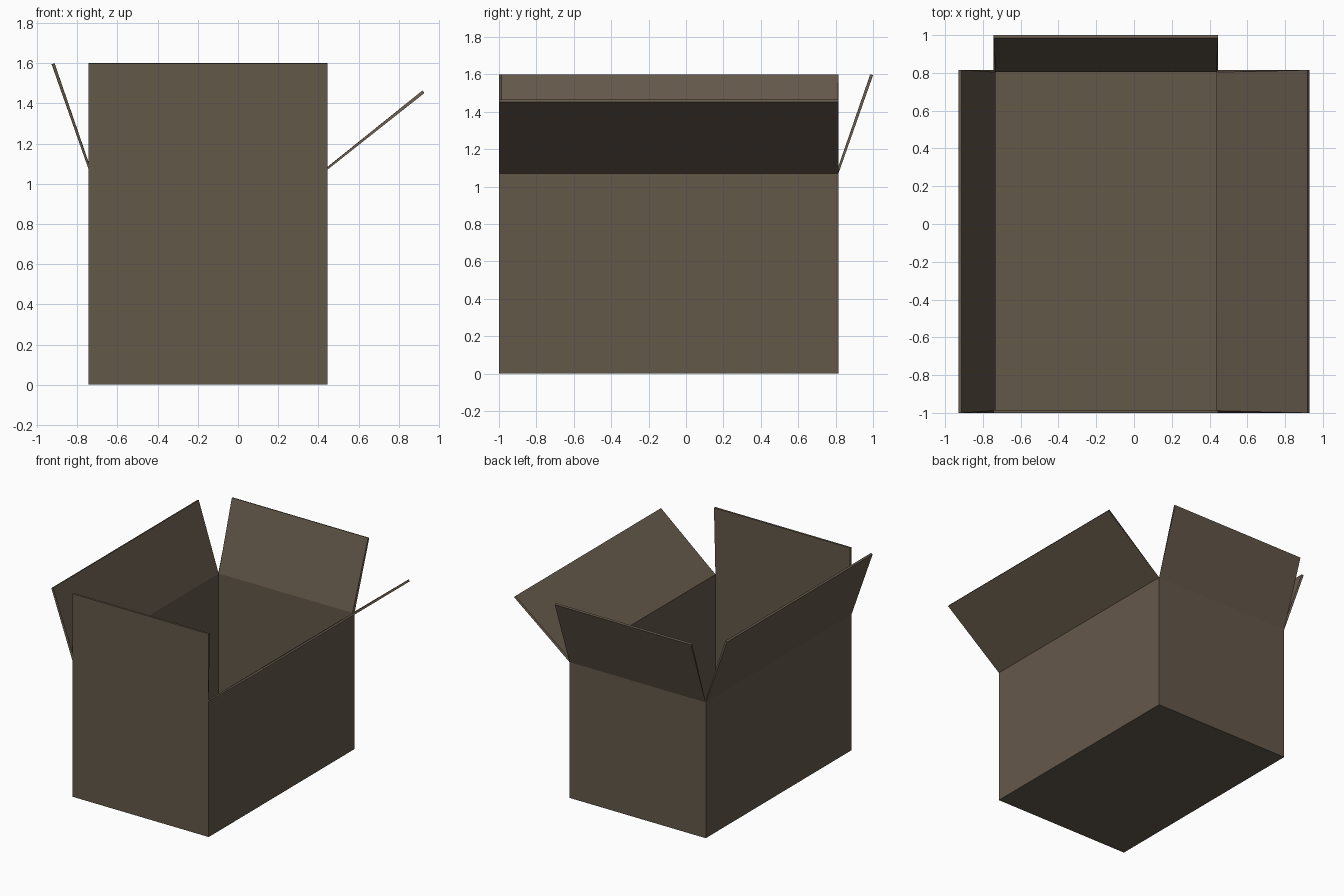
import bpy, bmesh

if "Cube" in bpy.data.objects:
    bpy.data.objects.remove(bpy.data.objects["Cube"])

# Brown cardboard
card = bpy.data.materials.new("brown cardboard")
card.diffuse_color = (0.127, 0.0976, 0.0685, 1.0)
card.use_nodes = True
card.node_tree.nodes["Principled BSDF"].inputs["Base Color"].default_value = card.diffuse_color

# Box body extents
X0, X1, Y0, Y1, H = -0.743, 0.445, -1.0, 0.815, 1.07
corners = [(X0, Y0), (X1, Y0), (X1, Y1), (X0, Y1)]

# Outward lean and rise of each open flap: front, right, back, left
flaps = [((0, 0), 0.53),
         ((0.483, 0), 0.382),
         ((0, 0.185), 0.525),
         ((-0.185, 0), 0.525)]

bm = bmesh.new()
base = [bm.verts.new((x, y, 0)) for x, y in corners]
rim = [bm.verts.new((x, y, H)) for x, y in corners]

# Floor
bm.faces.new(base[::-1])

# Four walls, each with a flap hinged on its top edge
for i, ((dx, dy), dz) in enumerate(flaps):
    j = (i + 1) % 4
    bm.faces.new((base[i], base[j], rim[j], rim[i]))
    tip = [bm.verts.new((corners[k][0] + dx, corners[k][1] + dy, H + dz)) for k in (j, i)]
    bm.faces.new((rim[i], rim[j], tip[0], tip[1]))

mesh = bpy.data.meshes.new("open_cardboard_box")
bm.to_mesh(mesh)
bm.free()
mesh.materials.append(card)
box = bpy.data.objects.new("open_cardboard_box", mesh)
bpy.context.collection.objects.link(box)

# Board thickness, grown inwards
shell = box.modifiers.new("board_thickness", 'SOLIDIFY')
shell.thickness = 0.016
shell.offset = -1
